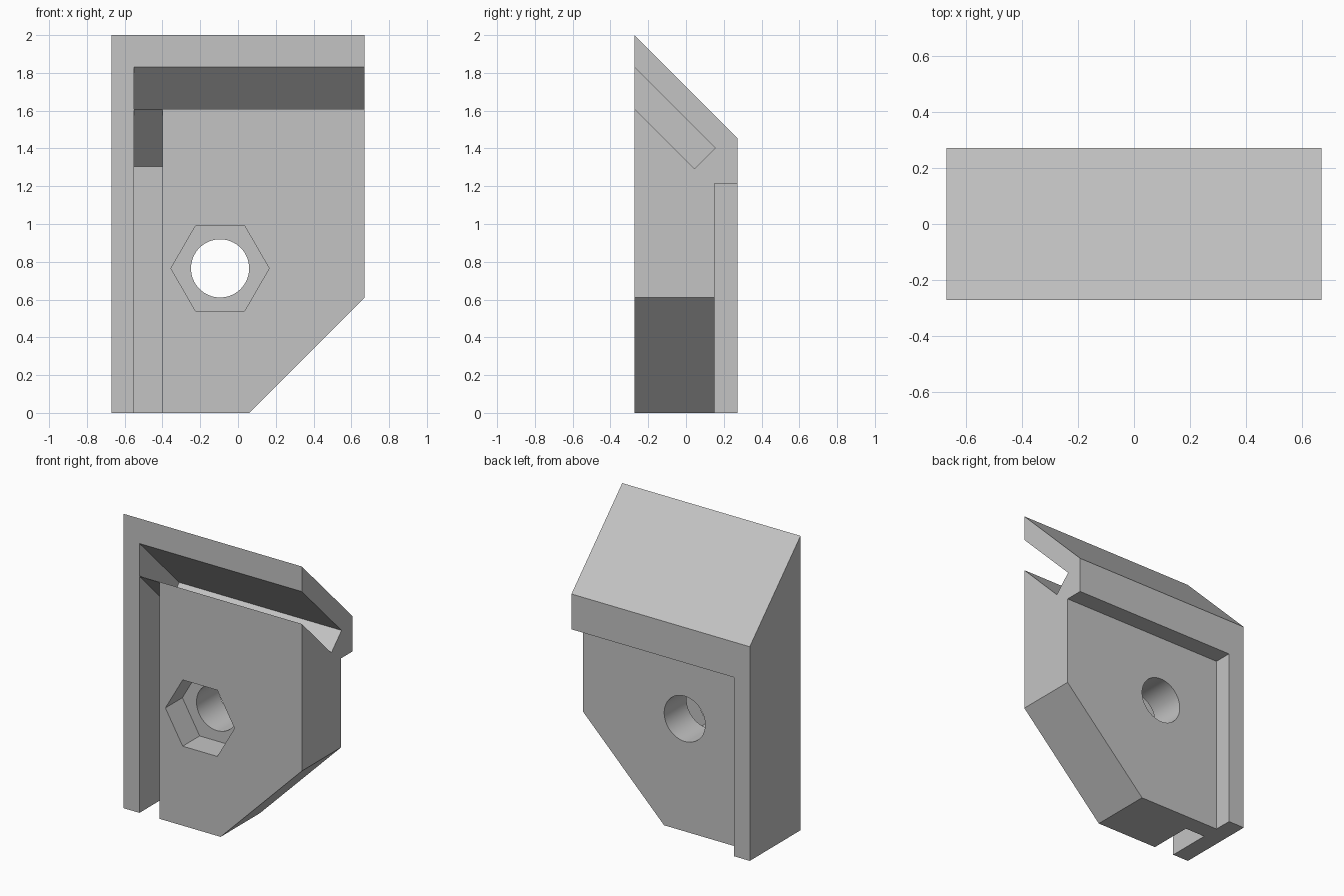
import bpy
import bmesh
from math import cos, sin, pi, radians

if "Cube" in bpy.data.objects:
    bpy.data.objects.remove(bpy.data.objects["Cube"], do_unlink=True)

# Single plain grey finish
grey = bpy.data.materials.new("plain_grey")
grey.use_nodes = True
grey.diffuse_color = (0.55, 0.55, 0.55, 1)
grey.node_tree.nodes["Principled BSDF"].inputs["Base Color"].default_value = (0.55, 0.55, 0.55, 1)

W, D = 0.67, 0.2725      # half width, half depth
OVER = 0.1               # cutter overshoot
EDGE = -0.55             # inner side of the upright rim


def prism(name, profile, axis, lo, hi):
    """Extrude an (x, z) profile along y, or a (y, z) profile along x."""
    bm = bmesh.new()
    place = (lambda p, t: (p[0], t, p[1])) if axis == "y" else (lambda p, t: (t, p[0], p[1]))
    near = [bm.verts.new(place(p, lo)) for p in profile]
    far = [bm.verts.new(place(p, hi)) for p in profile]
    bm.faces.new(near)
    bm.faces.new(far)
    for i in range(len(profile)):
        j = (i + 1) % len(profile)
        bm.faces.new((near[i], near[j], far[j], far[i]))
    bmesh.ops.recalc_face_normals(bm, faces=bm.faces)
    mesh = bpy.data.meshes.new(name)
    bm.to_mesh(mesh)
    bm.free()
    mesh.materials.append(grey)
    obj = bpy.data.objects.new(name, mesh)
    bpy.context.collection.objects.link(obj)
    return obj


def polygon(cx, cz, radius, sides):
    return [(cx + radius * cos(2 * pi * i / sides), cz + radius * sin(2 * pi * i / sides))
            for i in range(sides)]


# Block with a chamfered lower corner
block = prism("clamp_block", [(-W, 0), (0.06, 0), (W, 0.61), (W, 2 + OVER), (-W, 2 + OVER)],
              "y", -D, D)

front = -D - OVER
sheet = 0.004            # thin floor left between groove and slot
cutters = [
    # Sloping top
    prism("top_slope_cutter", [(front, 2 + OVER), (D + OVER, 2 - 2 * D - OVER),
                               (D + OVER, 2.5), (front, 2.5)], "x", -1, 1),
    # Angled slot, open at the left end
    prism("slot_cutter", [(front, 1.83 + OVER), (0.155, 1.4025), (0.045, 1.2925),
                          (front, 1.61 + OVER)], "x", EDGE, 1),
    # Upright groove below the slot
    prism("groove_cutter", [(front, -OVER), (0.03, -OVER), (0.03, 1.3075 - sheet),
                            (front, 1.61 + OVER - sheet)], "x", EDGE, -0.4),
    # Step in the back
    prism("back_step_cutter", [(0.15, -OVER), (D + OVER, -OVER), (D + OVER, 1.215),
                               (0.15, 1.215)], "x", EDGE, 1),
    # Nut pocket and bolt hole
    prism("nut_pocket_cutter", polygon(-0.095, 0.765, 0.26, 6), "y", front, -0.09),
    prism("bolt_hole_cutter", polygon(-0.095, 0.765, 0.154, 64), "y", front, D + OVER),
]

bpy.ops.object.select_all(action="DESELECT")
bpy.context.view_layer.objects.active = block
block.select_set(True)
for cutter in cutters:
    mod = block.modifiers.new(cutter.name, "BOOLEAN")
    mod.operation = "DIFFERENCE"
    mod.solver = "EXACT"
    mod.object = cutter
    bpy.ops.object.modifier_apply(modifier=mod.name)
    bpy.data.objects.remove(cutter, do_unlink=True)

bpy.ops.object.shade_smooth_by_angle(angle=radians(30))
